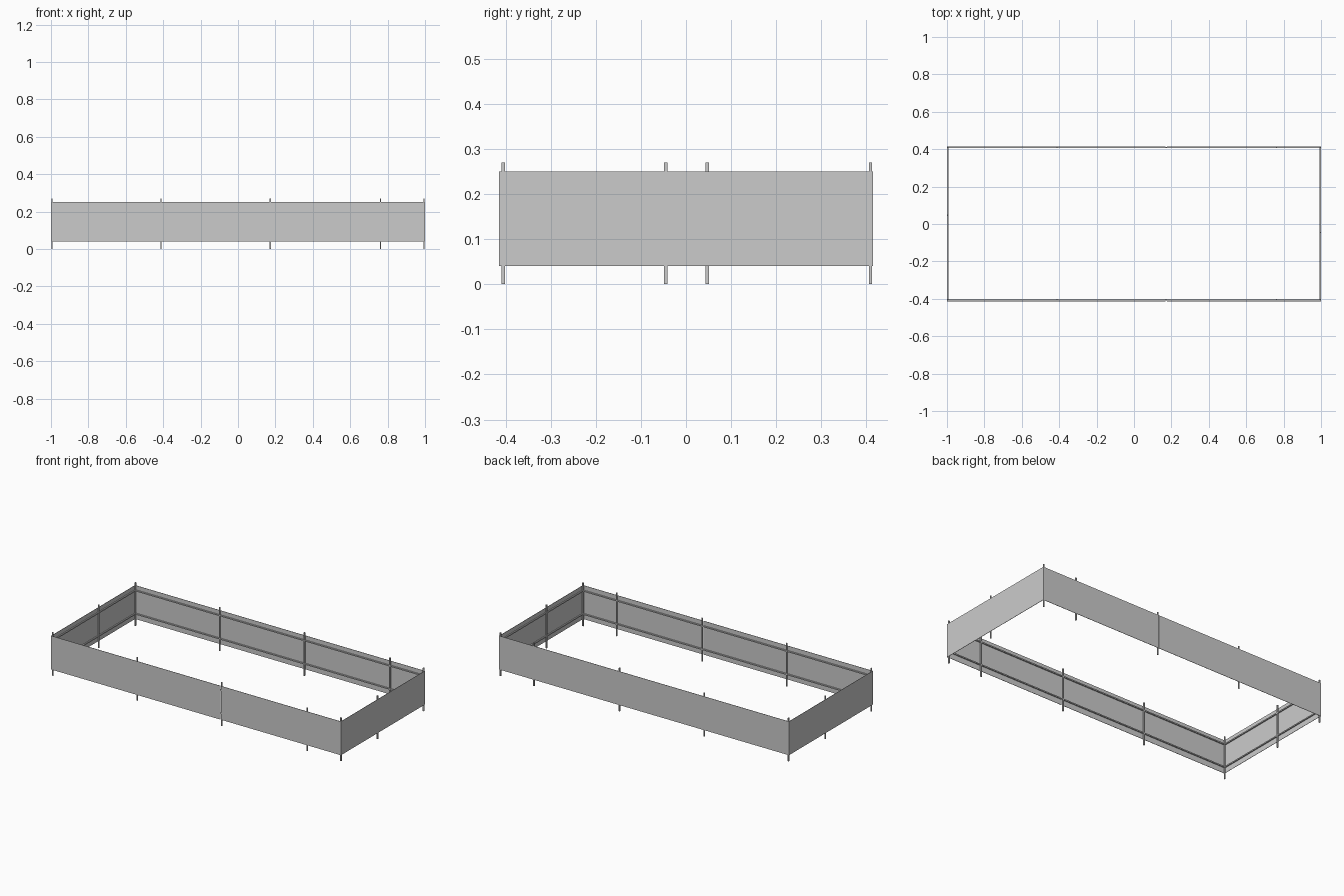
import bpy

# Remove the default cube
cube = bpy.data.objects.get("Cube")
if cube:
    bpy.data.objects.remove(cube, do_unlink=True)


def make_material(name, value):
    mat = bpy.data.materials.new(name)
    mat.use_nodes = True
    colour = (value, value, value, 1)
    mat.diffuse_color = colour
    mat.node_tree.nodes["Principled BSDF"].inputs["Base Color"].default_value = colour
    return mat


GREY = make_material("light grey", 0.6)


def box(name, low, high):
    """Axis-aligned box between two corners."""
    bpy.ops.mesh.primitive_cube_add(size=1)
    obj = bpy.context.object
    obj.name = name
    obj.location = [(a + b) / 2 for a, b in zip(low, high)]
    obj.scale = [b - a for a, b in zip(low, high)]
    bpy.ops.object.transform_apply(location=True, rotation=False, scale=True)
    obj.data.materials.append(GREY)
    return obj


# Enclosure sizes
X, Y = 1.0, 0.414             # outer half sizes
BOTTOM, TOP = 0.04, 0.25      # panel heights
POST_TOP = 0.27
SHEET, BAR = 0.002, 0.007     # panel thickness, post and rail width
RAILS = (0.075, 0.22)
JOINT = 0.172                 # panel joint on the long sides
FRONT_Y, BACK_Y = -0.405, 0.409
SIDE_X = 0.994
H = BAR / 2


def post(name, x, y):
    box(name, (x - H, y - H, 0), (x + H, y + H, POST_TOP))


# Long sides: two panels meeting at an exposed post, rails and posts inside
for side, sign, y in (("front", -1, FRONT_Y), ("back", 1, BACK_Y)):
    faces = sorted((sign * Y, sign * (Y - SHEET)))
    for part, x0, x1 in (("right", -X, JOINT - H), ("left", JOINT + H, X)):
        box(f"{side}_{part}_panel", (x0, faces[0], BOTTOM), (x1, faces[1], TOP))
    for level, z in zip(("lower", "upper"), RAILS):
        box(f"{side}_{level}_rail", (-SIDE_X, y - H, z - H), (SIDE_X, y + H, z + H))
    for i, x in enumerate((-SIDE_X, -0.412, JOINT, 0.762, SIDE_X)):
        post(f"{side}_post_{i + 1}", x, y)

# Short sides: one panel, two rails and a middle post each
for side, sign, post_y in (("right", -1, 0.047), ("left", 1, -0.045)):
    x = sign * SIDE_X
    faces = sorted((sign * X, sign * (X - SHEET)))
    box(f"{side}_panel", (faces[0], -Y, BOTTOM), (faces[1], Y, TOP))
    for level, z in zip(("lower", "upper"), RAILS):
        box(f"{side}_{level}_rail", (x - H, FRONT_Y, z - H), (x + H, BACK_Y, z + H))
    post(f"{side}_middle_post", x, post_y)
